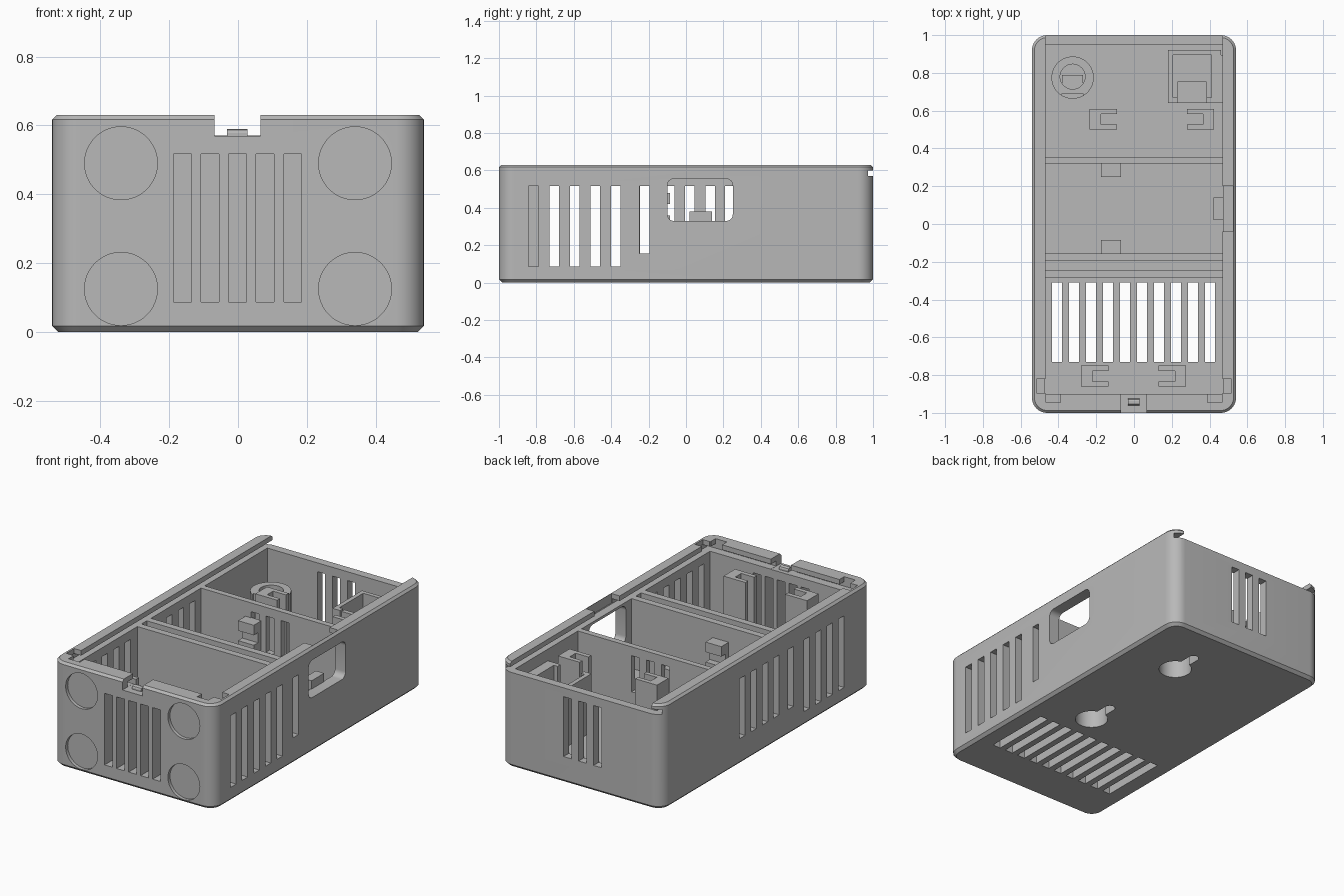
import bpy, bmesh, math
from mathutils import Matrix, Vector

if "Cube" in bpy.data.objects:
    bpy.data.objects.remove(bpy.data.objects["Cube"])

grey = bpy.data.materials.new("plain grey")
grey.use_nodes = True
grey.diffuse_color = (0.48, 0.48, 0.48, 1)
grey.node_tree.nodes["Principled BSDF"].inputs["Base Color"].default_value = (0.48, 0.48, 0.48, 1)


def box(bm, x, y, z):
    """Box spanning three (low, high) ranges."""
    size = [b - a for a, b in (x, y, z)]
    mid = [(a + b) / 2 for a, b in (x, y, z)]
    m = Matrix.Translation(mid) @ Matrix.Diagonal((*size, 1))
    return bmesh.ops.create_cube(bm, size=1, matrix=m)["verts"]


def cylinder(bm, centre, radius, depth, turn=0, segments=48):
    m = Matrix.Translation(centre) @ Matrix.Rotation(turn, 4, "X")
    bmesh.ops.create_cone(bm, cap_ends=True, segments=segments, radius1=radius,
                          radius2=radius, depth=depth, matrix=m)


def bevel(bm, test, offset, segments=1):
    edges = [e for e in bm.edges if test(*[v.co for v in e.verts])]
    bmesh.ops.bevel(bm, geom=edges, offset=offset, segments=segments,
                    affect="EDGES", profile=0.5)


def finish(bm, name):
    bmesh.ops.recalc_face_normals(bm, faces=bm.faces)
    mesh = bpy.data.meshes.new(name)
    bm.to_mesh(mesh)
    bm.free()
    mesh.materials.append(grey)
    ob = bpy.data.objects.new(name, mesh)
    bpy.context.collection.objects.link(ob)
    return ob


def activate(ob):
    bpy.ops.object.select_all(action="DESELECT")
    ob.select_set(True)
    bpy.context.view_layer.objects.active = ob


def cut(ob, bm):
    """Subtract everything in bm from the object."""
    cutter = finish(bm, "cutter")
    cutter.hide_render = True
    mod = ob.modifiers.new("cut", "BOOLEAN")
    mod.operation = "DIFFERENCE"
    mod.solver = "EXACT"
    mod.use_self = True
    mod.object = cutter
    activate(ob)
    bpy.ops.object.modifier_apply(modifier="cut")
    bpy.data.objects.remove(cutter)


# Outer shell with round corners and chamfered rims
H = 0.63
bm = bmesh.new()
box(bm, (-0.54, 0.54), (-1, 1), (0, H))
bevel(bm, lambda a, b: abs(a.z - b.z) > 0.5, 0.08, 10)
bevel(bm, lambda a, b: max(a.z, b.z) < 0.001, 0.017)
bevel(bm, lambda a, b: min(a.z, b.z) > H - 0.001, 0.013)
shell = finish(bm, "case_shell")

# Compartments: the material left between them forms the partitions
bm = bmesh.new()
for y, floor in (((-0.9, -0.285), 0.08), ((-0.245, -0.195), 0.155),
                 ((-0.155, 0.32), 0.15), ((0.355, 0.95), 0.15)):
    box(bm, (-0.47, 0.47), y, (floor, 0.585))
cut(shell, bm)

# Lid groove, open at the back
bm = bmesh.new()
box(bm, (-0.52, 0.52), (-0.95, 1.1), (0.57, 0.6))
cut(shell, bm)

# Opening above the groove, front notch and lip reliefs
bm = bmesh.new()
box(bm, (-0.469, 0.469), (-0.9, 1.1), (0.575, 0.7))
box(bm, (-0.068, 0.066), (-1.1, -0.89), (0.569, 0.7))
box(bm, (0.46, 0.525), (-0.04, 0.2), (0.572, 0.7))
for s in (-1, 1):
    box(bm, sorted((s * 0.46, s * 0.515)), (-0.895, -0.82), (0.572, 0.7))
    box(bm, sorted((s * 0.39, s * 0.465)), (-0.945, -0.89), (0.572, 0.7))
cut(shell, bm)

# Vent slots
bm = bmesh.new()
TOP = 0.517
front_group = [-0.705 + 0.11 * i for i in range(4)]
for side, ys in ((1, [-0.815] + front_group), (-1, front_group)):
    for y in ys:
        box(bm, sorted((side * 0.45, side * 0.6)), (y - 0.026, y + 0.026), (0.086, TOP))
for side, ys in ((1, [-0.222]), (-1, [-0.222, -0.088, 0.02, 0.13, 0.235])):
    for y in ys:
        box(bm, sorted((side * 0.45, side * 0.6)), (y - 0.026, y + 0.026), (0.157, TOP))
for i in range(5):
    x = -0.161 + 0.08 * i
    box(bm, (x - 0.026, x + 0.026), (-1.1, -0.88), (0.087, TOP))
for i in range(10):
    x = -0.407 + 0.09 * i
    box(bm, (x - 0.026, x + 0.026), (-0.73, -0.31), (-0.1, 0.1))
for x in (-0.112, -0.012, 0.088):
    box(bm, (x - 0.026, x + 0.026), (0.93, 1.1), (0.157, TOP))
    box(bm, (x - 0.026, x + 0.026), (0.3, 0.37), (0.3, TOP))
cut(shell, bm)

# Shallow round recesses on the front
bm = bmesh.new()
for x in (-0.34, 0.34):
    for z in (0.125, 0.49):
        cylinder(bm, (x, -1.0, z), 0.106, 0.04, math.pi / 2)
cut(shell, bm)

# Side window with round corners
bm = bmesh.new()
box(bm, (0.45, 0.6), (-0.1, 0.25), (0.33, 0.555))
bevel(bm, lambda a, b: abs(a.x - b.x) > 0.1, 0.035, 6)
cut(shell, bm)

# Blind keyhole hangers underneath
bm = bmesh.new()
for y in (0.59, -0.148):
    cylinder(bm, (0.19, y, 0), 0.092, 0.25)
cut(shell, bm)
bm = bmesh.new()
for y in (0.59, -0.148):
    box(bm, (0.16, 0.22), (y, y + 0.16), (-0.1, 0.124))
    cylinder(bm, (0.19, y + 0.16, 0.012), 0.03, 0.224, segments=24)
cut(shell, bm)
activate(shell)
bpy.ops.object.shade_smooth_by_angle(angle=math.radians(30))

# Lid catch in the front notch
bm = bmesh.new()
box(bm, (-0.032, 0.028), (-0.96, -0.925), (0.565, 0.59))
bevel(bm, lambda a, b: min(a.z, b.z) > 0.58 and abs(a.x - b.x) > 0.03, 0.012, 2)
finish(bm, "lid_catch")


def channel_post(name, x, y, opens, z):
    """Upright post with a vertical channel opening toward +x or -x."""
    bm = bmesh.new()
    half, inner = 0.0725, 0.028
    box(bm, (x - half, x + half), (y - 0.055, y - inner), z)
    box(bm, (x - half, x + half), (y + inner, y + 0.055), z)
    web = sorted((x - opens * half, x - opens * 0.013))
    box(bm, web, (y - inner, y + inner), z)
    bmesh.ops.remove_doubles(bm, verts=bm.verts, dist=0.0001)
    finish(bm, name)


# Board holders at the front and the back
channel_post("front_post_right", -0.207, -0.805, 1, (0.07, 0.53))
channel_post("front_post_left", 0.203, -0.805, -1, (0.07, 0.53))
channel_post("back_post_right", -0.162, 0.555, 1, (0.14, 0.53))
channel_post("back_post_left", 0.352, 0.555, -1, (0.14, 0.53))

# Hooks on the partitions of the middle compartment
hook = [(0, 0.27), (0.05, 0.27), (0.075, 0.3), (0.075, 0.36), (0.035, 0.36),
        (0.035, 0.42), (0.075, 0.42), (0.075, 0.48), (0, 0.48)]
for name, y, d in (("back_hook", 0.325, -1), ("front_hook", -0.16, 1)):
    bm = bmesh.new()
    face = bm.faces.new([bm.verts.new((-0.175, y + d * u, z)) for u, z in hook])
    ext = bmesh.ops.extrude_face_region(bm, geom=[face])["geom"]
    verts = [v for v in ext if isinstance(v, bmesh.types.BMVert)]
    bmesh.ops.translate(bm, verts=verts, vec=Vector((0.105, 0, 0)))
    finish(bm, name)

# Support under the side window
bm = bmesh.new()
box(bm, (0.42, 0.475), (0.02, 0.14), (0.14, 0.38))
finish(bm, "window_support")

# Socket frame in the back corner
bm = bmesh.new()
z = (0.14, 0.5)
box(bm, (0.18, 0.206), (0.64, 0.92), z)
box(bm, (0.206, 0.46), (0.895, 0.92), z)
box(bm, (0.41, 0.475), (0.64, 0.895), z)
box(bm, (0.206, 0.23), (0.64, 0.67), z)
box(bm, (0.385, 0.41), (0.64, 0.67), z)
box(bm, (0.23, 0.385), (0.64, 0.755), (0.14, 0.36))
finish(bm, "socket_frame")

# Round holder with a bore and an inner block
bm = bmesh.new()
cylinder(bm, (-0.325, 0.775, 0.28), 0.112, 0.28)
holder = finish(bm, "round_holder")
bm = bmesh.new()
cylinder(bm, (-0.325, 0.78, 0.4), 0.066, 0.4)
box(bm, (-0.38, -0.27), (0.6, 0.69), (0.38, 0.6))
cut(holder, bm)
activate(holder)
bpy.ops.object.shade_smooth_by_angle(angle=math.radians(30))
bm = bmesh.new()
box(bm, (-0.38, -0.27), (0.68, 0.79), (0.14, 0.37))
finish(bm, "holder_block")
